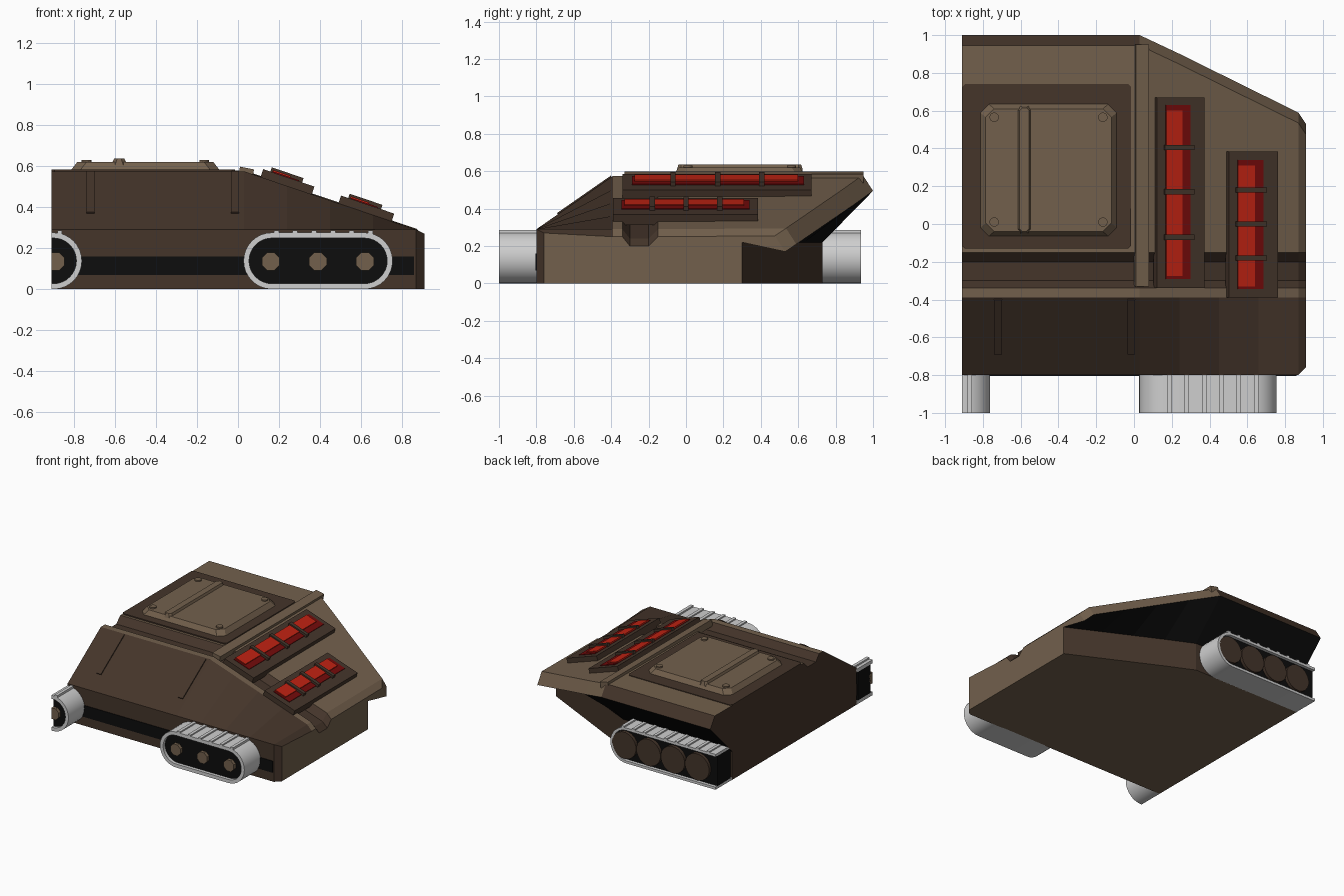
import bpy, bmesh, math
from mathutils import Matrix, Vector

if "Cube" in bpy.data.objects:
    bpy.data.objects.remove(bpy.data.objects["Cube"])

CUT = -0.91   # flat end plane on the left


def mat(name, rgb):
    m = bpy.data.materials.new(name)
    m.diffuse_color = (*rgb, 1)
    m.use_nodes = True
    m.node_tree.nodes["Principled BSDF"].inputs["Base Color"].default_value = m.diffuse_color
    return m


LIGHT = mat("light_brown", (.17, .117, .073))
DARK = mat("dark_brown", (.058, .035, .023))
BLACK = mat("black", (.004, .004, .004))
GREY = mat("tread_grey", (.62, .62, .62))
RED = mat("bright_red", (.52, .016, .006))
DEEP = mat("deep_red", (.17, .003, .003))


def finish(name, bm, *mats, clip=False, smooth=False):
    if clip:
        geom = bm.verts[:] + bm.edges[:] + bm.faces[:]
        r = bmesh.ops.bisect_plane(bm, geom=geom, plane_co=(CUT, 0, 0), plane_no=(-1, 0, 0), clear_outer=True)
        edges = [e for e in r["geom_cut"] if isinstance(e, bmesh.types.BMEdge)]
        if edges:
            bmesh.ops.holes_fill(bm, edges=edges)
    bmesh.ops.recalc_face_normals(bm, faces=bm.faces)
    me = bpy.data.meshes.new(name)
    bm.to_mesh(me)
    bm.free()
    ob = bpy.data.objects.new(name, me)
    bpy.context.collection.objects.link(ob)
    for m in mats:
        me.materials.append(m)
    if smooth:
        bpy.context.view_layer.objects.active = ob
        ob.select_set(True)
        bpy.ops.object.shade_smooth_by_angle(angle=math.radians(35))
        ob.select_set(False)
    return ob


def box(name, lo, hi, m, matrix=Matrix()):
    bm = bmesh.new()
    bmesh.ops.create_cube(bm, size=1)
    for v in bm.verts:
        v.co = matrix @ Vector([a + (b - a) * (c + .5) for a, b, c in zip(lo, hi, v.co)])
    return finish(name, bm, m)


def cylinder(name, c, r, depth, m, axis="Y", n=24, clip=False):
    bm = bmesh.new()
    rot = Matrix.Rotation(math.pi / 2, 4, "X") if axis == "Y" else Matrix()
    rot = rot @ Matrix.Rotation(math.pi / n, 4, "Z")
    bmesh.ops.create_cone(bm, cap_ends=True, segments=n, radius1=r, radius2=r, depth=depth,
                          matrix=Matrix.Translation(c) @ rot)
    return finish(name, bm, m, clip=clip, smooth=n > 8)


def loft(bm, a, b, caps=True):
    va, vb = [bm.verts.new(p) for p in a], [bm.verts.new(p) for p in b]
    for i in range(len(a)):
        j = (i + 1) % len(a)
        bm.faces.new((va[i], va[j], vb[j], vb[i]))
    if caps:
        bm.faces.new(va)
        bm.faces.new(vb)


# Hull: a profile running front to back, repeated across x
SLOPE = (.575 - .29) / .84


def roof(x):
    if x <= .03:
        return .575
    return .575 - SLOPE * (x - .03) if x <= .87 else .29 - (x - .87)


def hull_profile(x):
    t = max(0, x - .04) / .87
    front = -.8 + max(0, x - .87)
    back = 1 - .43 * t - (.04 if x > .9 else 0)
    low = .73 - .43 * t
    z = roof(x)
    lip = .29 if x < .9 else .27
    yz = [(front, 0), (front, lip), (-.39, z), (-.34, z), (-.30, z - .05), (-.2, z - .05),
          (-.15, z), (back - .055, z + .005), (back, z - .08), (low, .22), (low, 0)]
    return [(x, y, h) for y, h in yz]


bm = bmesh.new()
xs = [CUT, .03, .24, .45, .66, .87, .91]
cols = [[bm.verts.new(p) for p in hull_profile(x)] for x in xs]
row_mat = [1, 1, 0, 1, 1, 1, 0, 0, 2, 1, 0]
n = len(row_mat)
for i in range(len(xs) - 1):
    for j in range(n):
        k = (j + 1) % n
        f = bm.faces.new((cols[i][j], cols[i + 1][j], cols[i + 1][k], cols[i][k]))
        f.material_index = 1 if (j == 7 and i == 0) else row_mat[j]
bm.faces.new(cols[0]).material_index = 1
bm.faces.new(cols[-1]).material_index = 0
finish("hull", bm, LIGHT, DARK, BLACK)

# Shadow gap and ribs on the nose
box("nose_gap", (CUT, -.805, .07), (.86, -.797, .16), BLACK)
nose = Matrix.Translation((0, -.8, .29)) @ Matrix.Rotation(math.atan2(.285, .41), 4, "X")
for x in (-.72, -.015):
    box("nose_rib", (x - .02, .14, -.005), (x + .02, .49, .008), DARK, nose)

# Ridge beam between flat roof and sloping roof
box("ridge_beam", (.01, -.33, .55), (.08, .95, .598), LIGHT,
    Matrix.Translation((.01, 0, .598)) @ Matrix.Rotation(.2, 4, "Y") @ Matrix.Translation((-.01, 0, -.598)))


# Roof hatch
def chamfered(x0, x1, y0, y1, c, z):
    return [(x0 + c, y0, z), (x1 - c, y0, z), (x1, y0 + c, z), (x1, y1 - c, z),
            (x1 - c, y1, z), (x0 + c, y1, z), (x0, y1 - c, z), (x0, y0 + c, z)]


bm = bmesh.new()
loft(bm, chamfered(CUT, -.015, -.13, .74, .015, .56), chamfered(CUT, -.015, -.13, .74, .015, .584))
finish("hatch_surround", bm, DARK)
bm = bmesh.new()
loft(bm, chamfered(-.82, -.085, -.07, .64, .045, .575), chamfered(-.785, -.12, -.04, .61, .045, .62))
finish("hatch", bm, LIGHT)
bm = bmesh.new()
loft(bm, chamfered(-.62, -.54, -.05, .625, .02, .605), chamfered(-.605, -.555, -.04, .615, .015, .637))
finish("hatch_bar", bm, LIGHT)
for x in (-.74, -.165):
    for y in (.01, .565):
        cylinder("hatch_bolt", (x, y, .62), .025, .02, LIGHT, "Z", 12)


# Red light panels lying on the sloping roof
def light_panel(x0, x1, y0, y1, wx0, wx1, wy0, wy1, bars):
    m = Matrix.Translation((x0, 0, roof(x0))) @ Matrix.Rotation(math.atan(SLOPE), 4, "Y")
    s = math.sqrt(1 + SLOPE ** 2)
    u = lambda x: (x - x0) * s
    box("panel_frame", (0, y0, -.02), (u(x1), y1, .04), DARK, m)
    box("panel_recess", (u(wx0), wy0, .035), (u(wx1), wy1, .045), DEEP, m)
    box("panel_light", (u(wx0), wy0 + .015, .04), (u(wx1 - .045), wy1 - .03, .052), RED, m)
    for y in bars:
        box("panel_bar", (u(wx0 - .01), y - .014, .035), (u(wx1 + .015), y + .014, .062), DARK, m)


light_panel(.11, .36, -.34, .67, .155, .285, -.29, .63, (-.07, .17, .405))
light_panel(.49, .75, -.39, .385, .535, .67, -.345, .34, (-.18, 0, .18))


# Tracks
def stadium(xa, xb, r, y, zc=.138):
    pts = []
    for cx, start in ((xb, -90), (xa, 90)):
        for i in range(17):
            a = math.radians(start + 180 * i / 16)
            pts.append((cx + r * math.cos(a), y, zc + r * math.sin(a)))
    return pts


def track(xa, xb, y0, y1, face, wheel_xs, wheel_r, sides, wheel_mat, thick):
    # belt
    bm = bmesh.new()
    R = .138
    loops = [[bm.verts.new(p) for p in stadium(xa, xb, r, y)]
             for r, y in ((R, y0), (R, y1), (R - thick, y1), (R - thick, y0))]
    k = len(loops[0])
    for a in range(4):
        A, B = loops[a], loops[(a + 1) % 4]
        for i in range(k):
            j = (i + 1) % k
            bm.faces.new((A[i], A[j], B[j], B[i]))
    finish("track_belt", bm, GREY, clip=True, smooth=True)
    # dark core
    bm = bmesh.new()
    loft(bm, stadium(xa, xb, R - thick + .002, y0 + .025), stadium(xa, xb, R - thick + .002, y1 - .025))
    finish("track_core", bm, BLACK, clip=True)
    # cleats along the upper run
    x = xb + .03
    while x > max(xa - .05, CUT + .02):
        box("track_cleat", (x - .012, y0, .262), (x + .012, y1, .286), GREY)
        x -= .092
    # wheels
    for wx in wheel_xs:
        cylinder("track_wheel", (wx, face, .135), wheel_r, .05, wheel_mat, n=sides, clip=True)


track(.165, .617, -1, -.795, -.975, (.16, .39, .62), .047, 8, LIGHT, .027)
track(-1.35, -.9, -1, -.795, -.975, (-.89,), .047, 8, LIGHT, .027)
track(-.9, -.14, .725, .935, .91, (-.12, -.33, -.54, -.75), .104, 20, DARK, .02)
# upper wheel guard seen inside the front track
cylinder("track_hub", (.36, -.96, .125), .09, .02, DARK)
box("track_shield", (.12, -.972, .065), (.66, -.955, .17), BLACK)
